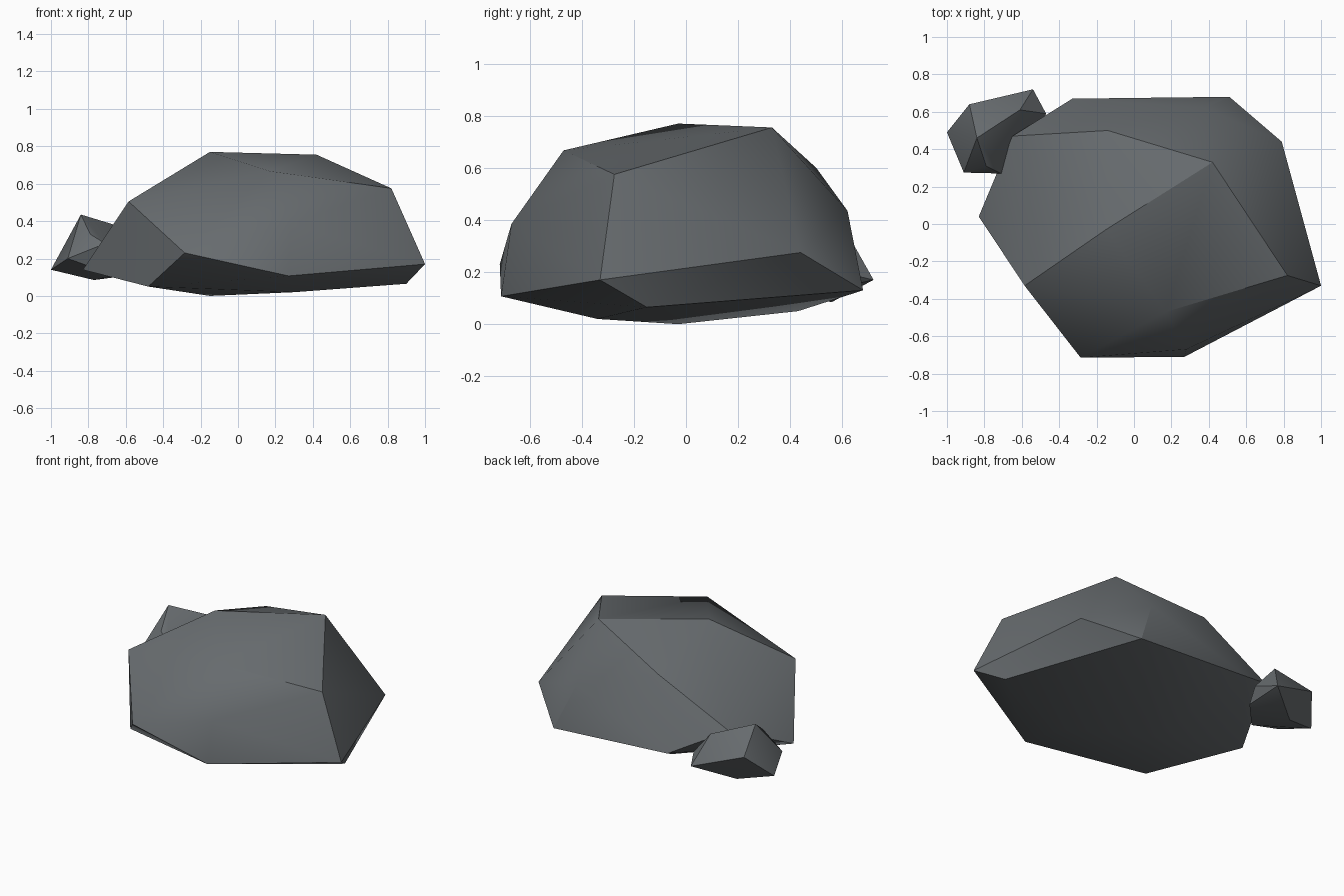
import bpy, bmesh, math

# One slate grey for both rocks
stone = bpy.data.materials.new("slate_grey")
stone.diffuse_color = (0.135, 0.148, 0.157, 1)


def rock(name, corners):
    """Chiselled rock: convex hull around its corner points."""
    bm = bmesh.new()
    for c in corners:
        bm.verts.new(c)
    res = bmesh.ops.convex_hull(bm, input=bm.verts[:])
    loose = [v for v in bm.verts if not v.link_faces]
    bmesh.ops.delete(bm, geom=loose, context='VERTS')
    bmesh.ops.recalc_face_normals(bm, faces=bm.faces[:])
    mesh = bpy.data.meshes.new(name)
    bm.to_mesh(mesh)
    bm.free()
    mesh.materials.append(stone)
    obj = bpy.data.objects.new(name, mesh)
    bpy.context.collection.objects.link(obj)
    bpy.ops.object.select_all(action='DESELECT')
    obj.select_set(True)
    bpy.context.view_layer.objects.active = obj
    bpy.ops.object.shade_smooth_by_angle(angle=math.radians(30))
    return obj


# Large boulder: crown, shoulders, rim, underside
rock("boulder", [
    (-0.15, -0.03, 0.77), (0.42, 0.33, 0.755), (0.17, -0.47, 0.667),
    (0.82, -0.275, 0.575), (-0.585, -0.33, 0.505), (-0.14, 0.50, 0.60),
    (0.28, -0.67, 0.385), (0.38, 0.62, 0.435), (-0.65, 0.47, 0.34),
    (1.00, -0.33, 0.17), (0.79, 0.44, 0.275), (0.51, 0.68, 0.13),
    (-0.33, 0.67, 0.18), (-0.83, 0.04, 0.14), (-0.285, -0.715, 0.23),
    (0.27, -0.71, 0.107),
    (0.90, -0.15, 0.065), (-0.48, -0.46, 0.05), (0.30, -0.34, 0.02),
    (-0.15, -0.03, 0.0), (-0.20, 0.43, 0.05),
])

# Small stone leaning on the back left, its inner end buried in the boulder
rock("small_stone", [
    (-0.84, 0.46, 0.435), (-0.61, 0.61, 0.365), (-0.79, 0.31, 0.33),
    (-0.88, 0.64, 0.29), (-1.00, 0.49, 0.14), (-0.91, 0.275, 0.20),
    (-0.71, 0.27, 0.28), (-0.54, 0.72, 0.17), (-0.77, 0.56, 0.085),
    (-0.66, 0.33, 0.11), (-0.47, 0.59, 0.20), (-0.50, 0.50, 0.12),
])
